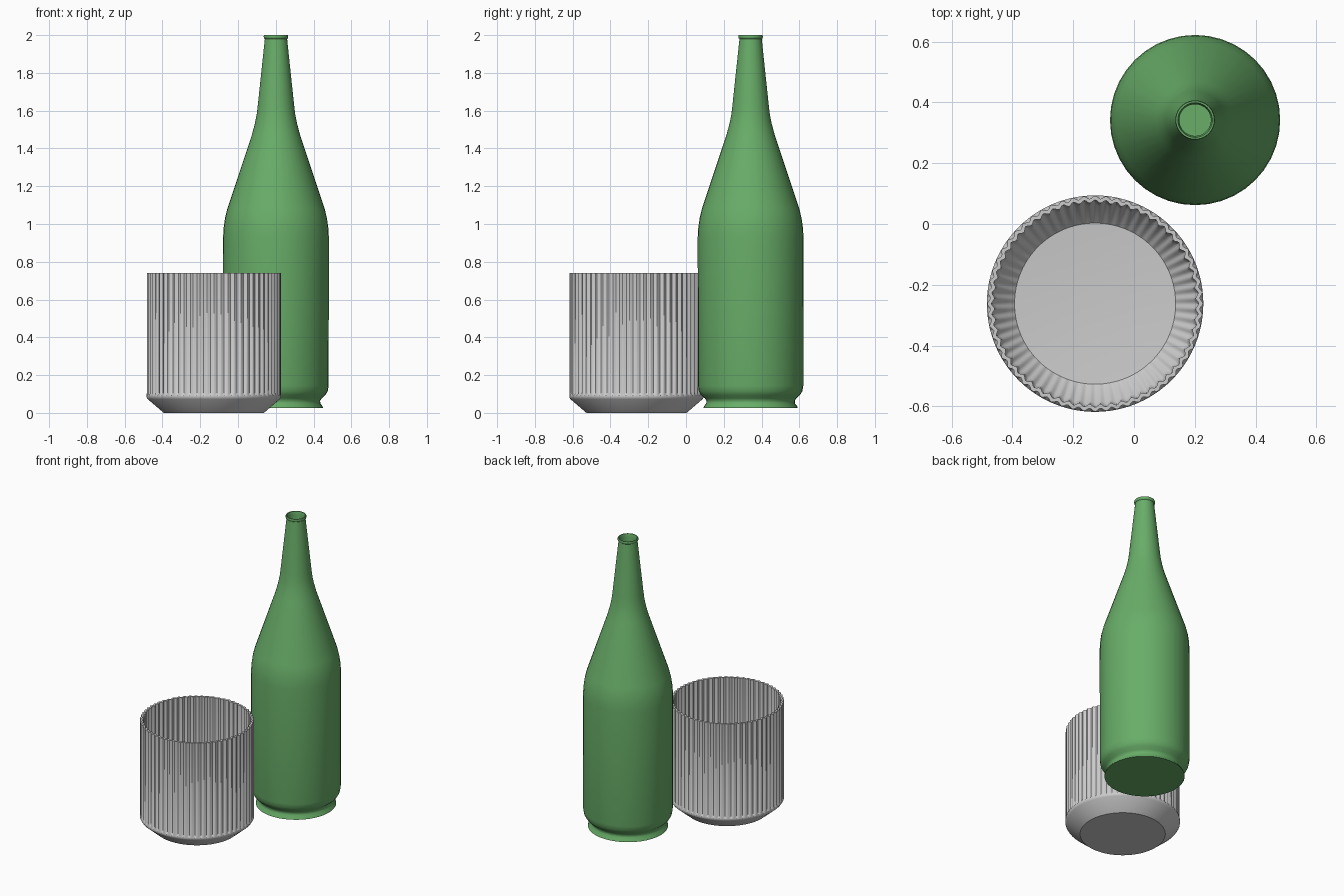
import bpy, bmesh
from math import sin, cos, tau, radians

if "Cube" in bpy.data.objects:
    bpy.data.objects.remove(bpy.data.objects["Cube"])


def lathe(name, profile, sides, center, flutes=0, cap_end=True, angle=35):
    """Revolve (radius, z, flute_depth) points; first point is always capped."""
    bm = bmesh.new()
    rings = []
    for r, z, depth in profile:
        ring = []
        for i in range(sides):
            a = tau * i / sides
            rad = r + depth * cos(flutes * a)
            ring.append(bm.verts.new((rad * cos(a), rad * sin(a), z)))
        rings.append(ring)
    for lo, hi in zip(rings, rings[1:]):
        for i in range(sides):
            j = (i + 1) % sides
            bm.faces.new((lo[i], lo[j], hi[j], hi[i]))
    bm.faces.new(rings[0][::-1])
    if cap_end:
        bm.faces.new(rings[-1])
    mesh = bpy.data.meshes.new(name)
    bm.to_mesh(mesh)
    bm.free()
    ob = bpy.data.objects.new(name, mesh)
    bpy.context.collection.objects.link(ob)
    ob.location = (center[0], center[1], 0)
    bpy.ops.object.select_all(action='DESELECT')
    ob.select_set(True)
    bpy.context.view_layer.objects.active = ob
    bpy.ops.object.shade_smooth_by_angle(angle=radians(angle))
    return ob


# Bottle: pinched foot, straight body, long shoulder, tapered neck and lip
outer = [(0.25, 0.025), (0.246, 0.036), (0.235, 0.05), (0.234, 0.065),
         (0.243, 0.078), (0.262, 0.095), (0.274, 0.115), (0.279, 0.145),
         (0.28, 0.93), (0.277, 0.98), (0.270, 1.03), (0.258, 1.08),
         (0.128, 1.47), (0.112, 1.53), (0.102, 1.58), (0.096, 1.63),
         (0.059, 1.98), (0.064, 1.984), (0.065, 1.993), (0.063, 2.0)]
# Inner wall down to the inside floor
inner = [(0.057, 2.0), (0.052, 1.98), (0.088, 1.63), (0.104, 1.53),
         (0.12, 1.47), (0.25, 1.08), (0.269, 0.98), (0.272, 0.93),
         (0.272, 0.145), (0.255, 0.1), (0.226, 0.06), (0.22, 0.04)]
bottle = lathe("bottle", [(r, z, 0) for r, z in outer + inner], 40,
               (0.201, 0.342), angle=50)
green = bpy.data.materials.new("green_glass")
green.diffuse_color = (0.14, 0.42, 0.14, 1)
green.use_nodes = True
green.node_tree.nodes["Principled BSDF"].inputs["Base Color"].default_value = green.diffuse_color
bottle.data.materials.append(green)

# Tumbler: bevelled base, fluted wall, fluted inside tapering to a round floor
cup = [(0.265, 0.0, 0), (0.350, 0.073, 0), (0.356, 0.083, 0),
       (0.356, 0.093, 0), (0.350, 0.104, 0.005), (0.350, 0.74, 0.005),
       (0.336, 0.74, 0.005), (0.336, 0.115, 0.005), (0.325, 0.09, 0.004),
       (0.265, 0.03, 0), (0.15, 0.022, 0), (0.03, 0.02, 0)]
lathe("tumbler", cup, 60 * 6, (-0.128, -0.262), flutes=60, angle=35)
